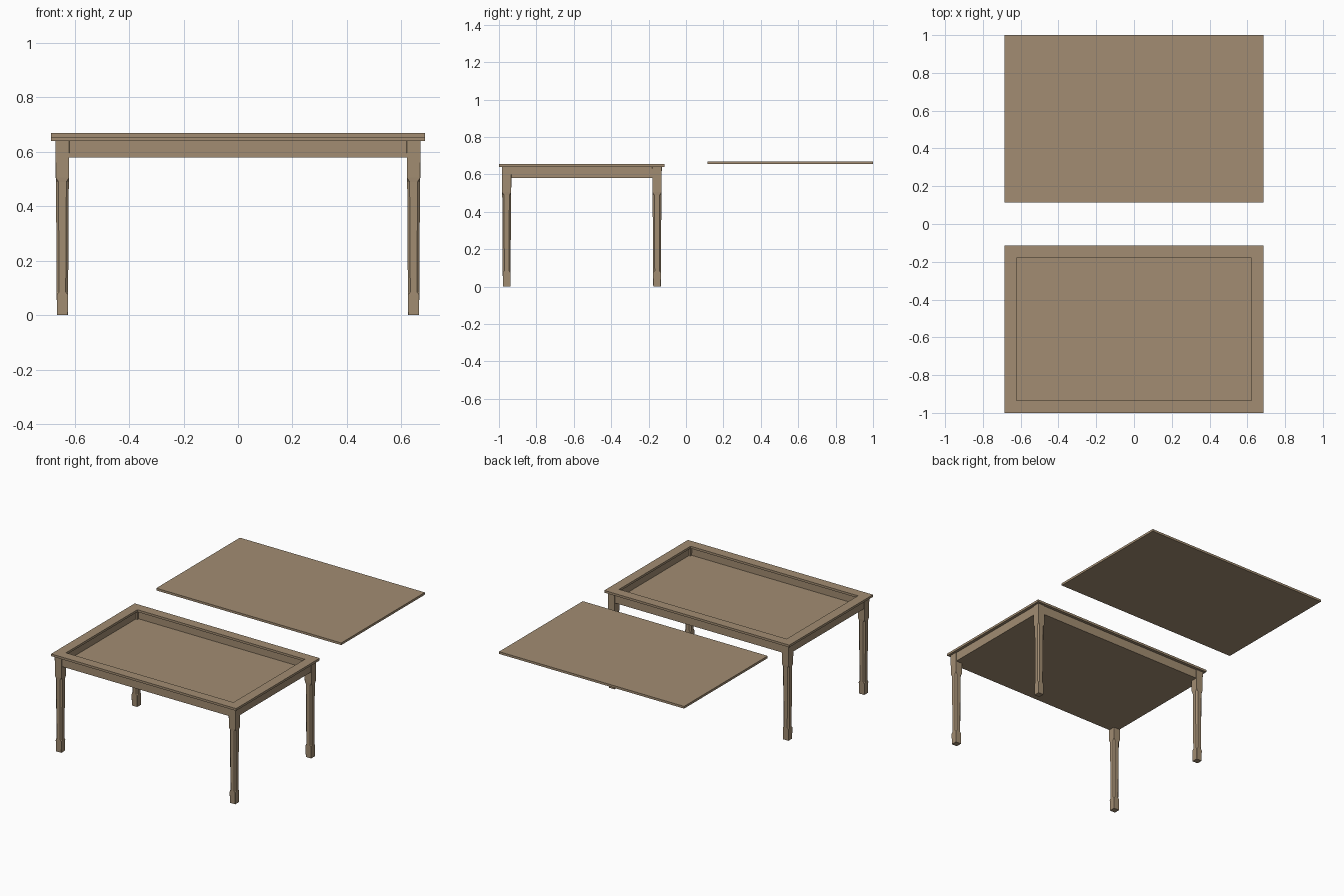
import bpy
import bmesh

# Remove the default cube
if "Cube" in bpy.data.objects:
    bpy.data.objects.remove(bpy.data.objects["Cube"], do_unlink=True)

# Single wood colour
wood = bpy.data.materials.new("oak_wood")
wood.use_nodes = True
colour = (0.36, 0.265, 0.168, 1)
wood.diffuse_color = colour
wood.node_tree.nodes["Principled BSDF"].inputs["Base Color"].default_value = colour


def finish(name, bm):
    bmesh.ops.recalc_face_normals(bm, faces=bm.faces)
    mesh = bpy.data.meshes.new(name)
    bm.to_mesh(mesh)
    bm.free()
    mesh.materials.append(wood)
    obj = bpy.data.objects.new(name, mesh)
    bpy.context.collection.objects.link(obj)
    return obj


def box(name, x0, x1, y0, y1, z0, z1):
    bm = bmesh.new()
    bmesh.ops.create_cube(bm, size=1)
    for v in bm.verts:
        v.co.x = x1 if v.co.x > 0 else x0
        v.co.y = y1 if v.co.y > 0 else y0
        v.co.z = z1 if v.co.z > 0 else z0
    return finish(name, bm)


def frame(name, outer, inner, cy, z0, z1):
    """Rectangular ring given by outer and inner half sizes."""
    bm = bmesh.new()
    corners = ((-1, -1), (1, -1), (1, 1), (-1, 1))
    loops = [[bm.verts.new((sx * h[0], cy + sy * h[1], z)) for sx, sy in corners]
             for h, z in ((outer, z0), (outer, z1), (inner, z1), (inner, z0))]
    for a, b in zip(loops, loops[1:] + loops[:1]):
        for i in range(4):
            j = (i + 1) % 4
            bm.faces.new((a[i], a[j], b[j], b[i]))
    return finish(name, bm)


def leg(name, cx, cy):
    """Square post with chamfered, tapered shaft and a square foot."""
    # height, half width, chamfer
    sections = ((0, .020, .0005), (.075, .021, .0005), (.085, .021, .009),
                (.49, .0235, .009), (.505, .0245, .0005), (.64, .0255, .0005))
    bm = bmesh.new()
    rings = []
    for z, h, c in sections:
        k = h - c
        outline = ((k, -h), (h, -k), (h, k), (k, h), (-k, h), (-h, k), (-h, -k), (-k, -h))
        rings.append([bm.verts.new((cx + x, cy + y, z)) for x, y in outline])
    for a, b in zip(rings, rings[1:]):
        for i in range(8):
            j = (i + 1) % 8
            bm.faces.new((a[i], a[j], b[j], b[i]))
    bm.faces.new(rings[0])
    bm.faces.new(rings[-1])
    return finish(name, bm)


TABLE_Y = -0.557

# Table: top rim, apron, tray floor and legs
frame("top_rim", (.686, .443), (.621, .378), TABLE_Y, .64, .655)
frame("apron", (.666, .423), (.632, .389), TABLE_Y, .58, .64)
box("tray_floor", -.64, .64, TABLE_Y - .397, TABLE_Y + .397, .58, .59)
for side, sx in (("right", -1), ("left", 1)):
    for end, sy in (("front", -1), ("back", 1)):
        leg(end + "_" + side + "_leg", sx * .645, TABLE_Y + sy * .402)

# Loose cover panel behind the table
box("cover_panel", -.686, .686, .114, 1, .655, .67)
